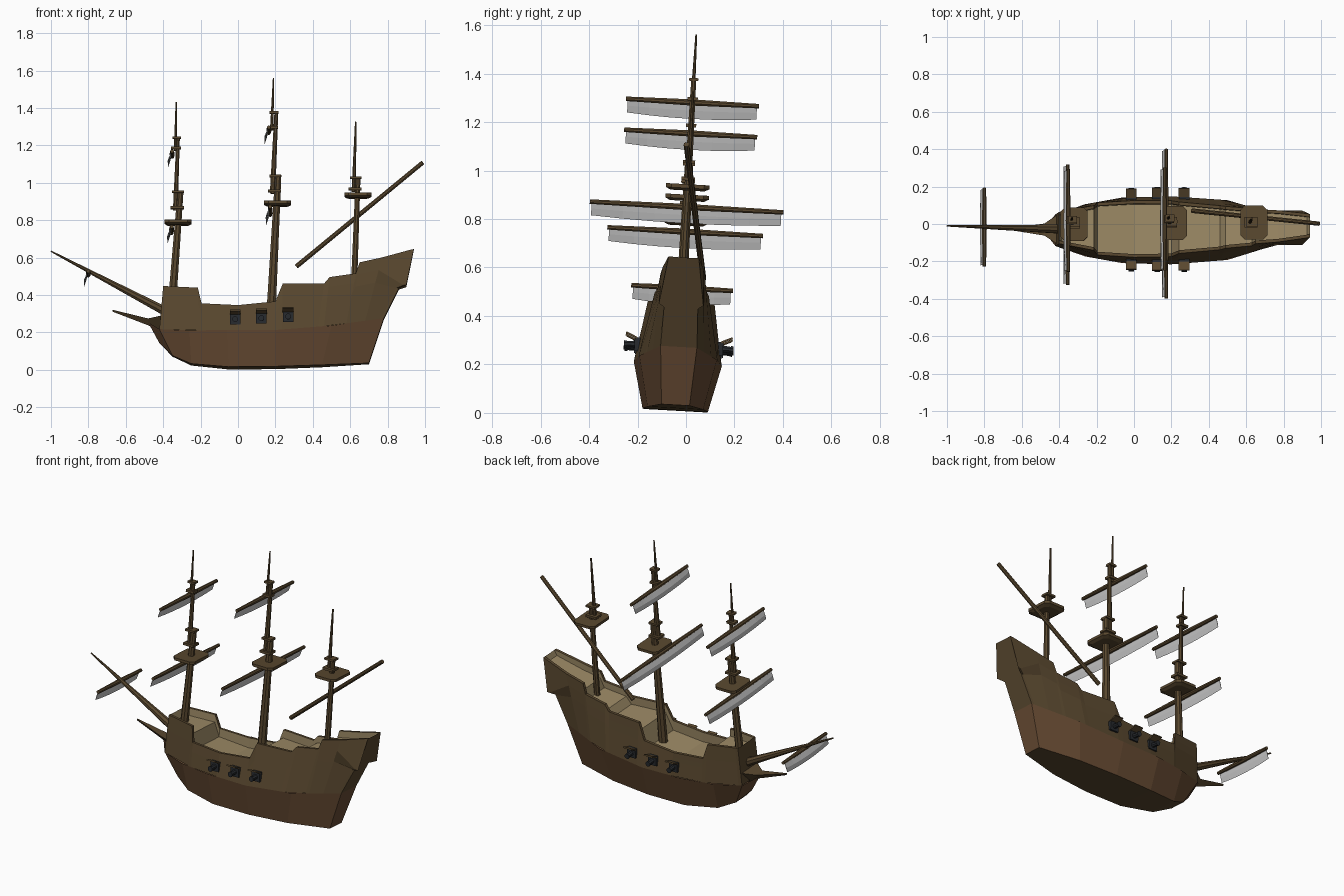
import bpy, bmesh, math
from mathutils import Matrix, Vector

if "Cube" in bpy.data.objects:
    bpy.data.objects.remove(bpy.data.objects["Cube"])

# The whole ship heels slightly to one side
HEEL = Matrix.Translation((0, -0.045, 0.003)) @ Matrix.Rotation(-0.056, 4, 'X')


def material(name, r, g, b):
    m = bpy.data.materials.new(name)
    m.diffuse_color = (r, g, b, 1)
    m.use_nodes = True
    m.node_tree.nodes["Principled BSDF"].inputs["Base Color"].default_value = m.diffuse_color
    return m


WOOD = material("dark_wood", 0.10, 0.064, 0.028)
PLANK = material("hull_planks", 0.135, 0.07, 0.033)
DECK = material("deck_wood", 0.33, 0.25, 0.13)
CLOTH = material("sail_cloth", 0.65, 0.65, 0.65)
IRON = material("iron", 0.02, 0.023, 0.027)


def loft(name, rings, mats, closed=True, strip_mat=None):
    """Skin a row of equal-length rings, cap both ends, apply the heel."""
    bm = bmesh.new()
    vs = [[bm.verts.new(HEEL @ Vector(p)) for p in r] for r in rings]
    n = len(rings[0])
    for a, b in zip(vs, vs[1:]):
        for j in range(n if closed else n - 1):
            k = (j + 1) % n
            f = bm.faces.new((a[j], a[k], b[k], b[j]))
            f.material_index = strip_mat(j) if strip_mat else 0
    bm.faces.new(vs[0])
    bm.faces.new(vs[-1])
    bmesh.ops.recalc_face_normals(bm, faces=bm.faces)
    me = bpy.data.meshes.new(name)
    bm.to_mesh(me)
    bm.free()
    for m in mats:
        me.materials.append(m)
    ob = bpy.data.objects.new(name, me)
    bpy.context.collection.objects.link(ob)
    return ob


def spar(name, p, q, r0, r1, mat=WOOD, sides=8):
    """Tapered round pole from p to q."""
    p, q = Vector(p), Vector(q)
    rot = (q - p).to_track_quat('Z', 'Y')
    rings = [[c + rot @ Vector((r * math.cos(t), r * math.sin(t), 0))
              for t in [2 * math.pi * (i + 0.5) / sides for i in range(sides)]]
             for c, r in ((p, r0), (q, r1))]
    return loft(name, rings, [mat])


def box(name, c, size, mat=WOOD, tilt=0.0):
    rot = Matrix.Rotation(tilt, 3, 'X')
    sx, sy, sz = [s / 2 for s in size]
    rings = [[Vector(c) + rot @ Vector((a * sx, b * sy, z))
              for a, b in ((-1, -1), (1, -1), (1, 1), (-1, 1))] for z in (-sz, sz)]
    return loft(name, rings, [mat])


# Widest line of the hull: x, half width, z
WALE = [(-.48, .012, .25), (-.42, .085, .21), (-.26, .14, .2), (-.06, .176, .2),
        (.2, .182, .2), (.5, .16, .225), (.78, .075, .27)]


def wale(x):
    for a, b in zip(WALE, WALE[1:]):
        if x <= b[0]:
            t = (x - a[0]) / (b[0] - a[0])
            return (x, a[1] + t * (b[1] - a[1]), a[2] + t * (b[2] - a[2]))
    return WALE[-1]


# Lower hull: keel x, half width, z at each wale station
KEEL = [(-.42, .008, .14), (-.35, .05, .07), (-.25, .09, .025), (-.05, .13, .006),
        (.2, .135, .008), (.45, .115, .017), (.70, .058, .03)]
rings = []
for (kx, kw, kz), (wx, ww, wz) in zip(KEEL, WALE):
    rings.append([(wx, -ww, wz), (kx, -kw, kz), (kx, kw, kz), (wx, ww, wz)])
loft("lower_hull", rings, [PLANK, WOOD], False, lambda j: int(j == 1))

# Upper hull with bulwarks and decks: wale x, rail x, rail z, half width, deck drop
RAIL = [(-.42, -.40, .44, .085, .001), (-.40, -.385, .44, .088, .045),
        (-.21, -.215, .43, .12, .045), (-.19, -.195, .345, .14, .05),
        (0, 0, .335, .152, .06), (.2, .2, .355, .15, .06),
        (.235, .24, .452, .138, .05), (.43, .46, .452, .118, .05),
        (.46, .49, .487, .112, .04), (.58, .63, .508, .10, .04),
        (.60, .65, .567, .092, .04), (.68, .77, .594, .085, .04),
        (.765, .925, .637, .065, .03), (.78, .94, .64, .062, .001)]
rings = []
for wx, tx, tz, tw, drop in RAIL:
    w, top = Vector(wale(wx)), Vector((tx, tw, tz))
    mids = [w.lerp(top, 0.6), w.lerp(top, 0.8)]
    if tx > 0.9:                                   # overhanging stern counter
        mids = [Vector((tx - .08, .07, .43)), Vector((tx - .04, .092, .445))]
    half = [w, *mids, top, (tx, tw - .017, tz), (tx, tw - .017, tz - drop)]
    rings.append([(p[0], -p[1], p[2]) for p in half] + [tuple(p) for p in reversed(half)])
loft("upper_hull", rings, [WOOD, DECK], False, lambda j: int(4 <= j <= 6))

# Beakhead at the bow: x, half width, low z, high z
rings = [[(x, -w, h), (x, 0, l), (x, w, h)] for x, w, l, h in
         ((-.67, .004, .308, .318), (-.48, .032, .235, .27), (-.40, .085, .19, .285))]
loft("beakhead", rings, [WOOD])

# Gun ports with lids and barrels on both sides
for x, z, y in ((-.015, .258, .166), (.125, .263, .171), (.268, .272, .170)):
    for s in (-1, 1):
        box("gun_port", (x, s * y, z), (.056, .026, .056), IRON)
        box("gun_port_lid", (x, s * (y + .027), z + .036), (.058, .05, .008), WOOD, s * .42)
        spar("cannon_barrel", (x, s * y, z), (x, s * (y + .05), z - .002), .016, .012, IRON)
        spar("cannon_muzzle", (x, s * (y + .045), z - .002),
             (x, s * (y + .056), z - .002), .016, .016, IRON)


def fighting_top(x, z):
    """Platform with clipped corners, narrower underneath."""
    rings = []
    for dz, k in ((-.014, .78), (-.004, 1), (.012, 1)):
        a, b, c = .072 * k, .09 * k, .022
        rings.append([(x + u, v, z + dz) for u, v in
                      ((-a, c - b), (c - a, -b), (a - c, -b), (a, c - b),
                       (a, b - c), (a - c, b), (c - a, b), (-a, b - c))])
    loft("fighting_top", rings, [WOOD])


# Masts: overlapping pole sections (x0, z0, x1, z1, r0, r1) plus platform place
MASTS = {
    "fore": ([(-.352, .36, -.307, .955, .024, .017), (-.335, .85, -.32, 1.245, .014, .010),
              (-.335, 1.17, -.33, 1.43, .009, .004)], (-.32, .785)),
    "main": ([(.175, .27, .215, 1.04, .027, .018), (.185, .94, .205, 1.38, .016, .011),
              (.18, 1.28, .19, 1.56, .010, .004)], (.212, .887)),
    "mizzen": ([(.62, .44, .642, 1.03, .018, .014), (.618, .95, .63, 1.325, .012, .005)],
               (.641, .93)),
}
for label, (parts, top) in MASTS.items():
    fighting_top(*top)
    for i, (x0, z0, x1, z1, r0, r1) in enumerate(parts):
        spar(f"{label}_mast_section", (x0, 0, z0), (x1, 0, z1), r0, r1)
        if i + 1 < len(parts):                     # caps joining the sections
            k = 1 if i == 0 else .75
            xm = (x1 + parts[i + 1][0]) / 2
            box(f"{label}_mast_cap", (xm, 0, z1 - .005), (.062 * k, .05 * k, .012))
            box(f"{label}_mast_collar", (xm - .004, 0, parts[i + 1][1] + .015),
                (.07 * k, .056 * k, .014))

# Bowsprit and the slanting mizzen yard
spar("bowsprit", (-.35, 0, .29), (-1, 0, .632), .027, .004)
spar("mizzen_yard", (.312, .085, .555), (.988, -.015, 1.106), .013, .012)


def yard(x, z, half):
    """Cross yard with a furled sail hanging below it."""
    for s in (-1, 1):
        spar("yard", (x, 0, z), (x, s * half, z), .014, .010)
    rings = []
    for i in range(7):
        t = i / 3 - 1
        y, belly = t * (half - .008), 1 - t * t
        d = .056 + .012 * belly
        rings.append([(x - .004, y, z), (x - .016 - .008 * belly, y, z - d * .55),
                      (x - .022, y, z - d), (x - .012, y, z - d * .5)])
    loft("furled_sail", rings, [CLOTH])


for x, z, half in ((-.355, .746, .322), (-.352, 1.152, .275), (.172, .848, .40),
                   (.165, 1.28, .275), (-.80, .513, .21)):
    yard(x, z, half)
